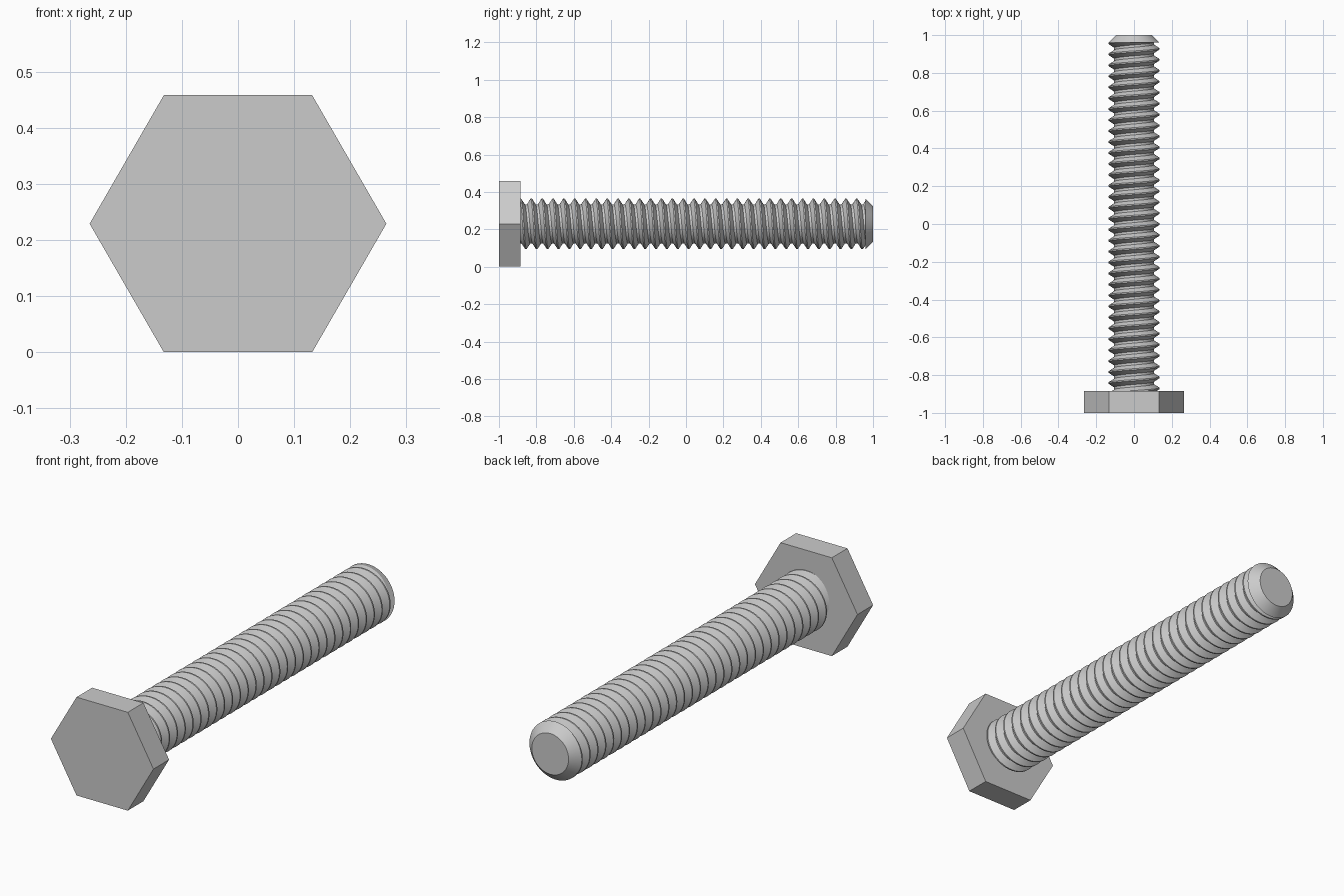
import bpy, bmesh, math
from mathutils import Matrix

if "Cube" in bpy.data.objects:
    bpy.data.objects.remove(bpy.data.objects["Cube"], do_unlink=True)

AXIS_Z = 0.229
HEAD_RADIUS = AXIS_Z / math.cos(math.pi / 6)
HEAD_BACK, TIP_START, TIP_END = -0.885, 0.96, 1.0
CREST, ROOT, TIP_RADIUS = 0.135, 0.105, 0.095
PITCH, SEGMENTS = 0.058, 48

steel = bpy.data.materials.new("grey_steel")
steel.use_nodes = True
steel.diffuse_color = (0.6, 0.6, 0.6, 1)
steel.node_tree.nodes["Principled BSDF"].inputs["Base Color"].default_value = (0.6, 0.6, 0.6, 1)


def add_object(name, bm, smooth=False):
    bmesh.ops.recalc_face_normals(bm, faces=bm.faces)
    mesh = bpy.data.meshes.new(name)
    bm.to_mesh(mesh)
    bm.free()
    mesh.materials.append(steel)
    obj = bpy.data.objects.new(name, mesh)
    bpy.context.collection.objects.link(obj)
    if smooth:
        bpy.ops.object.select_all(action="DESELECT")
        obj.select_set(True)
        bpy.context.view_layer.objects.active = obj
        bpy.ops.object.shade_smooth_by_angle(angle=math.radians(25))
    return obj


def prism(name, sides, front_radius, back_radius, y0, y1, smooth=False):
    """Prism or frustum whose axis runs along y, with a corner at +x."""
    bm = bmesh.new()
    rings = []
    for radius, y in ((front_radius, y0), (back_radius, y1)):
        angles = [math.tau * i / sides for i in range(sides)]
        rings.append([bm.verts.new((radius * math.cos(a), y, AXIS_Z + radius * math.sin(a)))
                      for a in angles])
    front, back = rings
    bm.faces.new(front)
    bm.faces.new(back)
    for i in range(sides):
        j = (i + 1) % sides
        bm.faces.new((front[i], front[j], back[j], back[i]))
    return add_object(name, bm, smooth)


# Hexagonal head
prism("hex_head", 6, HEAD_RADIUS, HEAD_RADIUS, -1, HEAD_BACK)

# Threaded shank: one tooth profile swept along a right-handed helix
bm = bmesh.new()
profile = [(-0.06, CREST), (0.06, CREST), (0.39, ROOT), (0.61, ROOT), (0.94, CREST)]
turns = math.ceil((TIP_START - HEAD_BACK) / PITCH) + 3
previous = None
for k in range(turns * SEGMENTS + 1):
    turn = k / SEGMENTS
    # the helix advances along +y while turning clockwise as seen from the front
    angle = math.pi / 2 - math.tau * turn
    row = []
    for offset, radius in profile:
        y = HEAD_BACK - 2 * PITCH + (turn + offset) * PITCH
        row.append(bm.verts.new((radius * math.cos(angle), y,
                                 AXIS_Z + radius * math.sin(angle))))
    if previous:
        for j in range(len(profile) - 1):
            bm.faces.new((previous[j], previous[j + 1], row[j + 1], row[j]))
    previous = row
bmesh.ops.remove_doubles(bm, verts=bm.verts, dist=0.00005)
# Trim the thread to the length between the head and the tip
for y, direction in ((HEAD_BACK - 0.002, -1), (TIP_START + 0.002, 1)):
    bmesh.ops.bisect_plane(bm, geom=bm.verts[:] + bm.edges[:] + bm.faces[:],
                           plane_co=(0, y, 0), plane_no=(0, direction, 0),
                           clear_outer=True)
add_object("threaded_shank", bm, smooth=True)

# Chamfered tip
prism("chamfered_tip", SEGMENTS, CREST, TIP_RADIUS, TIP_START, TIP_END, smooth=True)
